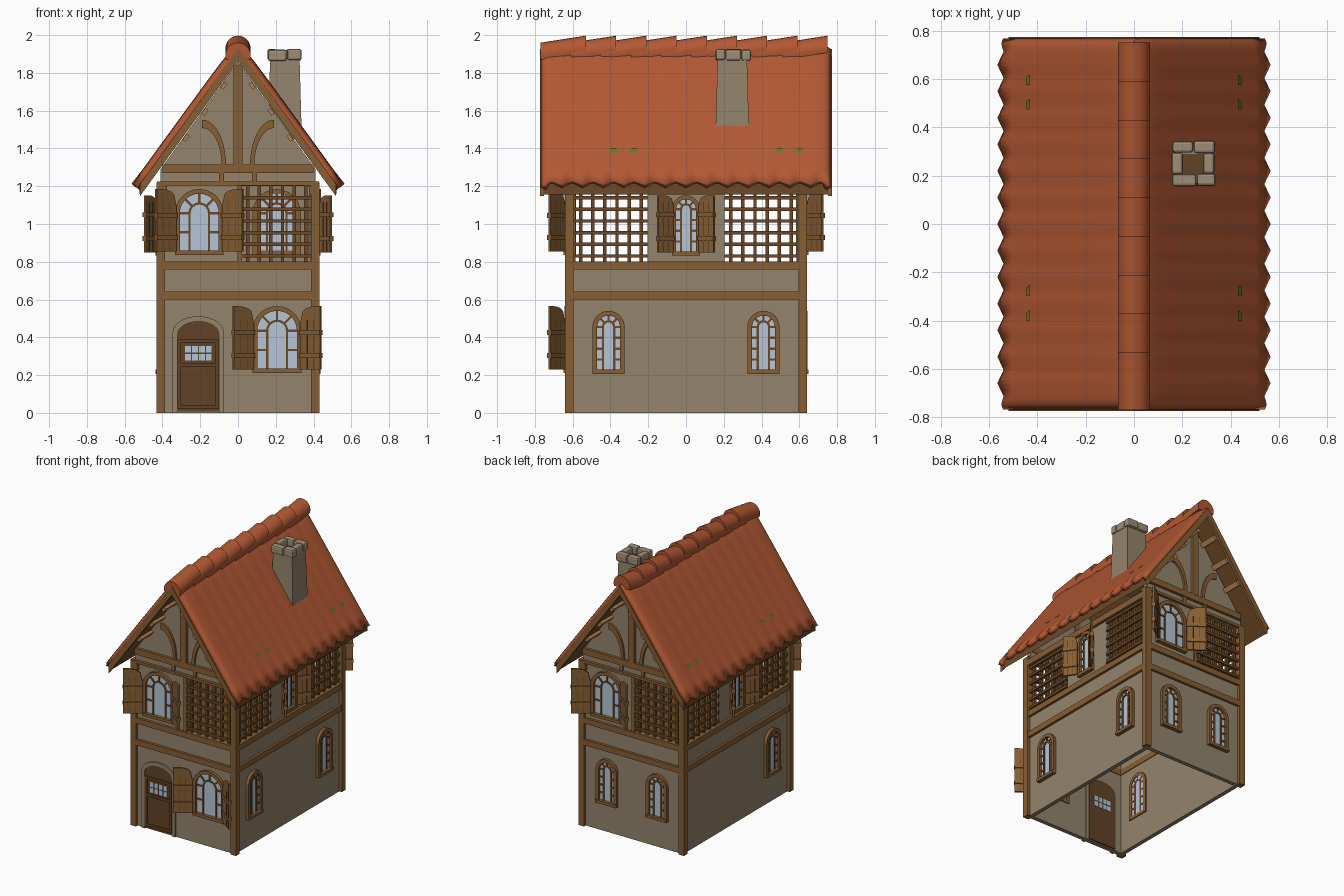
import bpy, bmesh, math, random
from mathutils import Matrix, Vector

if "Cube" in bpy.data.objects:
    bpy.data.objects.remove(bpy.data.objects["Cube"])
random.seed(4)
T = Matrix.Translation
RZ = lambda a: Matrix.Rotation(a, 4, 'Z')

def material(name, *c):
    m = bpy.data.materials.new(name)
    m.diffuse_color = (*c, 1)
    m.use_nodes = True
    m.node_tree.nodes["Principled BSDF"].inputs["Base Color"].default_value = m.diffuse_color
    return m
ROOF = material("red_tile", .445, .098, .034)
PLASTER = material("plaster", .295, .23, .15)
TIMBER = material("timber", .24, .112, .034)
DARK = material("dark_timber", .155, .068, .019)
DOOR = material("door_wood", .118, .054, .02)
GLASS = material("pale_glass", .47, .56, .67)
STONE = material("stone", .34, .27, .18)
PEG = material("light_wood", .45, .22, .09)
MOSS = material("moss", .10, .21, .015)

def mesh(name, verts, faces, mat, M=Matrix(), bevel=0, smooth=False):
    me = bpy.data.meshes.new(name)
    me.from_pydata([M @ Vector(v) for v in verts], [], faces)
    bm = bmesh.new(); bm.from_mesh(me)
    bmesh.ops.recalc_face_normals(bm, faces=bm.faces)
    bm.to_mesh(me); bm.free()
    me.materials.append(mat)
    ob = bpy.data.objects.new(name, me)
    bpy.context.collection.objects.link(ob)
    if bevel:
        b = ob.modifiers.new("bevel", 'BEVEL'); b.width = bevel; b.segments = 2
    if smooth:
        bpy.ops.object.select_all(action='DESELECT')
        ob.select_set(True); bpy.context.view_layer.objects.active = ob
        bpy.ops.object.shade_smooth_by_angle(angle=math.radians(40))
    return ob

# Wall-local coordinates: u right, v up, w outward
def prism(name, pts, w0, w1, M, mat):
    n = len(pts)
    v = [(u, -w, z) for w in (w0, w1) for u, z in pts]
    f = [tuple(range(n)), tuple(range(n, 2*n))]
    f += [(i, (i+1) % n, (i+1) % n+n, i+n) for i in range(n)]
    return mesh(name, v, f, mat, M)

def band(name, outer, inner, w0, w1, M, mat):
    n = len(outer)
    v = [(u, -w, z) for a, b in zip(outer, inner)
         for (u, z), w in ((a, w0), (a, w1), (b, w1), (b, w0))]
    f = [(4*i+j, 4*i+(j+1) % 4, 4*i+4+(j+1) % 4, 4*i+4+j) for i in range(n-1) for j in range(4)]
    return mesh(name, v, f+[(0, 1, 2, 3), tuple(range(4*n-4, 4*n))], mat, M)

def boxes(name, items, M, mat, bevel=0):
    v, f = [], []
    for u0, u1, w0, w1, z0, z1 in items:
        k = len(v)
        v += [(u, -w, z) for u in (u0, u1) for w in (w0, w1) for z in (z0, z1)]
        f += [tuple(k+i for i in q) for q in ((0, 1, 3, 2), (4, 5, 7, 6), (0, 1, 5, 4),
                                              (2, 3, 7, 6), (0, 2, 6, 4), (1, 3, 7, 5))]
    return mesh(name, v, f, mat, M, bevel)

def arch(c, hw, z0, top, rise=None, n=14):
    rise = rise or hw
    a = [math.pi*i/n for i in range(n+1)]
    return [(c+hw, z0)] + [(c+hw*math.cos(t), top-rise+rise*math.sin(t)) for t in a] + [(c-hw, z0)]

def window(name, c, z0, top, hw, M, shutter=0, fw=.025):
    prism(name+"_glass", arch(c, hw, z0, top), -.034, .005, M, GLASS)
    band(name+"_frame", arch(c, hw+fw, z0, top+fw), arch(c, hw, z0, top), -.038, .022, M, TIMBER)
    boxes(name+"_sill", [(c-hw-fw, c+hw+fw, -.038, .028, z0-.018, z0+.004)], M, TIMBER)
    # glazing bars: inner arch, side rungs, radial spokes
    r, b = hw*.5, .006
    spring = top-hw
    band(name+"_inner_arch", arch(c, r+b, z0, spring+r+b), arch(c, r-b, z0, spring+r-b), -.036, .011, M, DARK)
    rungs = []
    for i in range(4):
        z = z0+(spring-z0)*(i+1)/4
        if hw > .08 and i % 2 == 0:
            continue
        rungs += [(c+s*(r+hw)/2-r/2, c+s*(r+hw)/2+r/2, -.036, .011, z-b, z+b) for s in (-1, 1)]
    boxes(name+"_rungs", rungs, M, DARK)
    for a in (45, 90, 135):
        t = math.radians(a); dx, dz = math.cos(t), math.sin(t)
        prism(name+"_spoke", [(c+q*dx+p*b*dz, spring+q*dz-p*b*dx)
              for q, p in ((r, 1), (hw, 1), (hw, -1), (r, -1))], -.036, .011, M, DARK)
    # open shutters, rounded at the hinge-side top
    for s in ((-1, 1) if shutter else ()):
        H = M @ T((c+s*(hw+fw), -.02, 0)) @ RZ(-s*math.radians(36))
        w, zs = shutter, spring+.35*hw
        curve = [(s*w*i/8, zs+(top+fw-zs)*(1-(1-i/8)**3)**(1/3)) for i in range(9)]
        prism(name+"_shutter", [(0, z0)]+curve+[(s*w, z0)], 0, .014, H, TIMBER)
        boxes(name+"_battens", [(s*w/2-w/2-.002, s*w/2+w/2+.002, -.007, .021, z, z+.026)
              for z in (z0+.06, zs-.06)], H, TIMBER)
        boxes(name+"_plank_gaps", [(s*w*q-.002, s*w*q+.002, -.001, .015, z0, zs+.02)
              for q in (.35, .68)], H, DOOR)

def lattice(name, u0, u1, M):
    z0, z1, b = .80, 1.17, .009
    n = 6
    boxes(name+"_uprights", [(u-b, u+b, -.02, 0, z0, 1.21)
          for u in (u0+(u1-u0)*(i+.5)/n for i in range(n))], M, DARK)
    boxes(name+"_rails", [(u0, u1, -.01, .008, z-b, z+b)
          for z in (z0+(z1-z0)*(i+.5)/6 for i in range(6))], M, DARK)

def wall(k):
    return RZ(k*math.pi/2) @ T((0, -(.41 if k % 2 else .62), 0))

# Walls, beams and upper storey on all four sides
for k, side in enumerate(("front", "right", "back", "left")):
    M = wall(k)
    hw = .61 if k % 2 else .40
    boxes(side+"_lower_wall", [(-hw, hw, -.03, 0, 0, .80)], M, PLASTER)
    boxes(side+"_beams", [(-hw, hw, -.035, .018, z, z+.042) for z in (.60, .76)], M, TIMBER)
    if k % 2:
        boxes(side+"_upper_wall", [(-.205, .205, -.03, 0, .8, 1.2)], M, PLASTER)
        boxes(side+"_top_plate", [(-.64, .64, -.035, .02, 1.155, 1.20)], M, TIMBER)
        lattice(side+"_lattice_a", -.59, -.205, M)
        lattice(side+"_lattice_b", .205, .59, M)
        window(side+"_upper_window", 0, .85, 1.13, .052, M, .098, .022)
    else:
        boxes(side+"_upper_wall", [(-.40, .0, -.03, 0, .8, 1.22)], M, PLASTER)
        boxes(side+"_mid_post", [(-.002, .02, -.035, .012, .8, 1.22)], M, TIMBER)
        lattice(side+"_lattice", .02, .39, M)
        window(side+"_upper_window", -.205, .855, 1.16, .103, M, .13)
        # gable with framing
        prism(side+"_gable", [(-.41, 1.2), (.41, 1.2), (.41, 1.29), (0, 1.86), (-.41, 1.29)], -.03, 0, M, PLASTER)
        boxes(side+"_gable_beams", [(-.43, .43, -.035, .02, 1.205, 1.225), (-.40, .40, -.035, .02, 1.27, 1.315),
              (-.024, .024, -.035, .022, 1.315, 1.84), (-.10, -.075, 0, .015, 1.22, 1.28),
              (.075, .10, 0, .015, 1.22, 1.28)], M, TIMBER)
        for s in (-1, 1):
            arc = lambda r: [(s*(.19-r*.115*math.cos(t)), 1.31+r*.22*math.sin(t))
                             for t in (math.radians(9*i) for i in range(11))]
            band(side+"_inner_brace", arc(1.1), arc(.9), -.01, .015, M, TIMBER)
            # purlin ends under the overhang
            for x in (.075, .175, .275):
                z = 1.985-1.38*x-.15
                d, e = Vector((.586*s, -.81))*.018, Vector((.81*s, .586))*.01
                p = Vector((s*x, z))
                prism(side+"_purlin", [tuple(p+d+e), tuple(p+d-e), tuple(p-d-e), tuple(p-d+e)], -.01, .14, M, PEG)
        line = lambda off: [(x, 1.985-1.38*abs(x)+off) for x in (-.518, 0, .518)]
        band(side+"_bargeboard", line(-.058), line(-.122), .133, .153, M, TIMBER)

# Corner posts and the floor of the upper storey
boxes("corner_posts", [(x-.0225, x+.0225, y-.0225, y+.0225, 0, 1.22)
      for x in (-.4085, .4085) for y in (-.6185, .6185)], Matrix(), TIMBER)
boxes("upper_floor", [(-.39, .39, -.6, .6, .77, .795)], Matrix(), DARK)

# Ground-floor windows
window("front_window", .207, .23, .54, .105, wall(0), .13)
for i, y in enumerate((-.41, .41)):
    window("right_window_%d" % i, y, .225, .515, .06, wall(1))
    window("back_window_%d" % i, y/2, .225, .515, .06, wall(2))
window("left_window", .41, .225, .515, .06, wall(3))

# Door
F = wall(0)
band("door_surround", arch(-.21, .137, 0, .512, .09), arch(-.21, .112, 0, .487, .07), -.035, .012, F, PLASTER)
prism("door_leaf", arch(-.21, .113, .008, .488, .06), -.04, .006, F, DOOR)
boxes("door_panes", [(-.28+i*.037, -.25+i*.037, -.043, .009, z, z+.036) for i in range(4) for z in (.277, .319)], F, GLASS)
boxes("door_rails", [(-.31, -.11, .0, .014, z, z+.02) for z in (.02, .245, .37)] +
      [(u, u+.018, .0, .014, .02, .39) for u in (-.32, -.118)], F, DOOR)

# Roof: tile skin with faint columns, a scalloped eave and rolled gable edges
xs = [-.552+1.104*i/24 for i in range(25)]
ny, verts, faces = 14*6, [], []
for j in range(ny+1):
    y = -.768+1.536*j/ny
    c = 4*abs((j/6) % 1-.5)-1
    drop = {0: -.03, 1: -.01, 2: -.003}.get(min(j, ny-j), 0)
    for i, x in enumerate(xs):
        s = 0 if abs(x) < .01 else math.copysign(1, x)
        end = 1 if i in (0, 24) else 0
        xx = x+s*end*.009*c
        z = 1.985-1.38*math.sqrt(xx*xx+.0009)
        o = .0012*c*(1+3*end)+drop
        verts.append((xx+.81*s*o, y, z+.586*o))
for j in range(ny):
    for i in range(24):
        a = j*25+i
        faces.append((a, a+1, a+26, a+25))
roof = mesh("roof_tiles", verts, faces, ROOF, smooth=True)
if sum(p.normal.z for p in roof.data.polygons) < 0:
    roof.data.flip_normals()
sol = roof.modifiers.new("thickness", 'SOLIDIFY')
sol.thickness, sol.offset = .036, -1
under = lambda off: [(x, 1.985-1.38*abs(x)+off) for x in (-.522, 0, .522)]
band("roof_boards", under(-.05), under(-.108), -1.375, .135, F, DARK)

# Ridge tiles, each tipped up at its back end
for i in range(9):
    y0, R = -.77+.16*i, .067
    v, n = [], 12
    for y, z in ((y0, 1.893), (y0+.24, 1.93)):
        v += [(R*math.cos(t), y, z+R*math.sin(t)) for t in (math.radians(-20+220*q/n) for q in range(n+1))]
    m = n+1
    f = [(q, (q+1) % m, (q+1) % m+m, q+m) for q in range(m)]
    mesh("ridge_tile", v, f+[tuple(range(m)), tuple(range(m, 2*m))], ROOF, smooth=True)

# Moss tufts lying on the roof
for s in (-1, 1):
    for y in (-.38, -.275, .495, .595):
        x = .438
        z = 1.985-1.38*x+.008
        mesh("moss", [(s*(x-.007), y-.02, z+.01), (s*(x-.007), y+.022, z+.01), (s*(x+.007), y+.013, z-.01),
             (s*(x+.007), y-.022, z-.01)], [(0, 1, 2, 3)], MOSS)

# Chimney: tapered shaft with a ring of rough stones
v = [(.248+sx*h, .245+sy*h, z) for z, h in ((1.45, .09), (1.875, .078)) for sx, sy in ((-1, -1), (1, -1), (1, 1), (-1, 1))]
mesh("chimney_shaft", v, [(0, 1, 2, 3), (4, 5, 6, 7)]+[(i, (i+1) % 4, (i+1) % 4+4, i+4) for i in range(4)], PLASTER)
boxes("chimney_flue", [(.2, .29, -.29, -.2, 1.872, 1.879)], Matrix(), DOOR)
for x0, x1, y0, y1 in ((.158, .245, .295, .342), (.247, .335, .292, .345), (.155, .203, .205, .296),
                       (.285, .333, .208, .293), (.158, .258, .155, .206), (.26, .337, .157, .209)):
    d = random.uniform(-.006, .006)
    boxes("chimney_stone", [(x0, x1, -y1, -y0, 1.868+d, 1.928+d)], Matrix(), STONE, bevel=.012)
